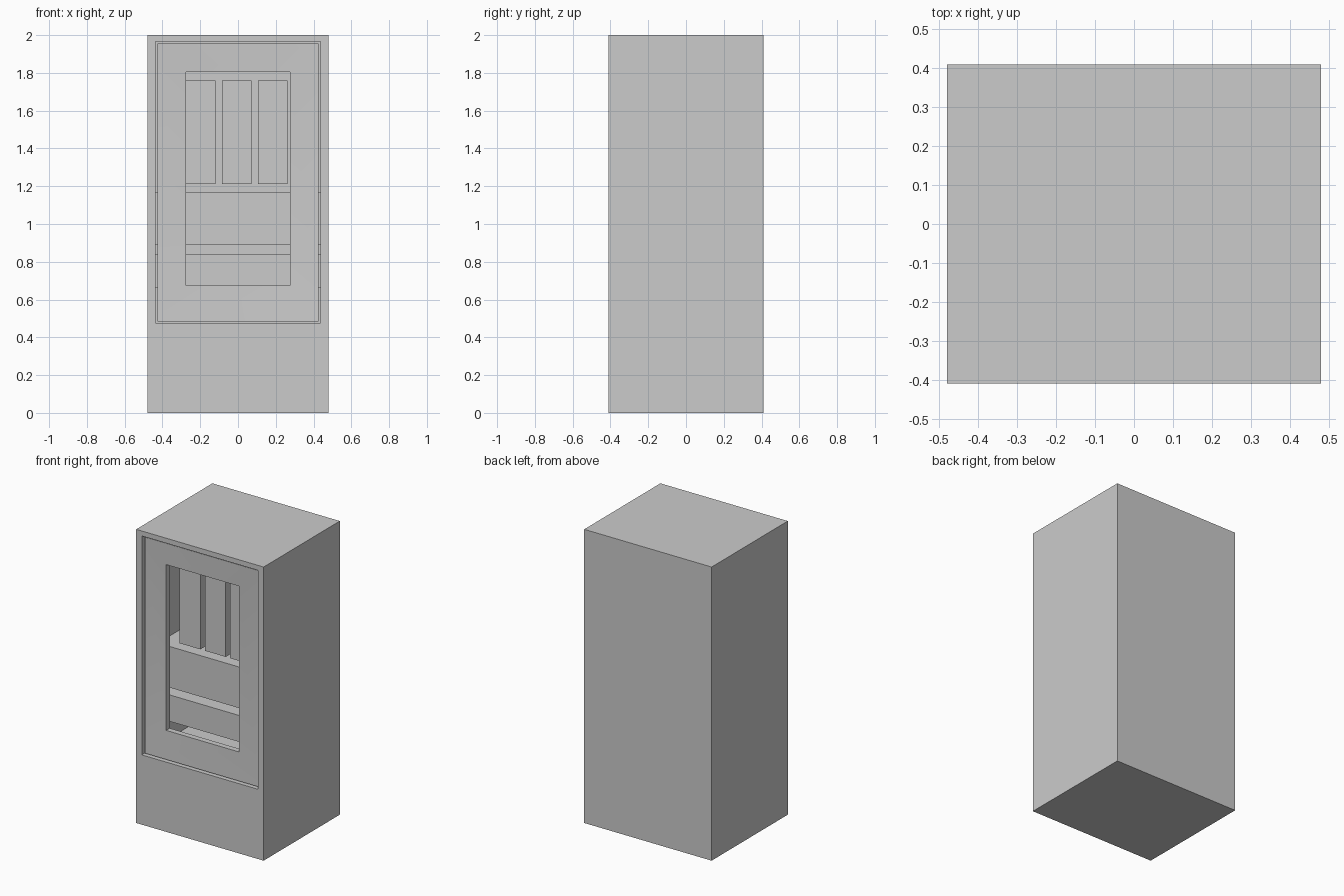
import bpy, bmesh
from math import radians

if "Cube" in bpy.data.objects:
    bpy.data.objects.remove(bpy.data.objects["Cube"])


def box(name, x0, x1, y0, y1, z0, z1):
    """Axis-aligned box given by its limits."""
    bm = bmesh.new()
    bmesh.ops.create_cube(bm, size=1)
    for v in bm.verts:
        v.co.x = x0 if v.co.x < 0 else x1
        v.co.y = y0 if v.co.y < 0 else y1
        v.co.z = z0 if v.co.z < 0 else z1
    mesh = bpy.data.meshes.new(name)
    bm.to_mesh(mesh)
    bm.free()
    obj = bpy.data.objects.new(name, mesh)
    bpy.context.collection.objects.link(obj)
    return obj


FRONT, BACK = -0.235, 0.37      # depth limits of the inner fittings
HALF = 0.438                    # half width of the cavity

# Cabinet body: hollowed from the front
body = box("cabinet_body", -0.48, 0.48, -0.41, 0.41, 0, 2)
cutter = box("cavity_cutter", -HALF, HALF, -0.5, BACK, 0.475, 1.966)
cut = body.modifiers.new("cavity", 'BOOLEAN')
cut.operation = 'DIFFERENCE'
cut.solver = 'EXACT'
cut.object = cutter
bpy.context.view_layer.objects.active = body
bpy.ops.object.modifier_apply(modifier=cut.name)
bpy.data.objects.remove(cutter)

# Door frame: four rectangular rings bridged into a shallow dished surround
rings = [  # half width, y, z low, z high
    (0.426, -0.393, 0.483, 1.955),
    (0.274, -0.382, 0.675, 1.804),
    (0.274, -0.343, 0.675, 1.804),
    (0.426, -0.343, 0.483, 1.955),
]
bm = bmesh.new()
loops = [[bm.verts.new(p) for p in ((-w, y, lo), (w, y, lo), (w, y, hi), (-w, y, hi))]
         for w, y, lo, hi in rings]
for i, a in enumerate(loops):
    b = loops[(i + 1) % 4]
    for j in range(4):
        k = (j + 1) % 4
        bm.faces.new((a[j], a[k], b[k], b[j]))
bmesh.ops.recalc_face_normals(bm, faces=bm.faces)
mesh = bpy.data.meshes.new("door_frame")
bm.to_mesh(mesh)
bm.free()
frame = bpy.data.objects.new("door_frame", mesh)
bpy.context.collection.objects.link(frame)
frame.select_set(True)
bpy.context.view_layer.objects.active = frame
bpy.ops.object.shade_smooth_by_angle(angle=radians(30))

# Full-width inner blocks with a gap between them
box("middle_block", -HALF, HALF, FRONT, BACK, 0.89, 1.17)
box("lower_block", -HALF, HALF, FRONT, BACK, 0.66, 0.84)

# Three upright columns hanging above the middle block
for i, x in enumerate((-0.197, -0.006, 0.184)):
    box(f"column_{i + 1}", x - 0.078, x + 0.078, FRONT, BACK, 1.212, 1.759)
